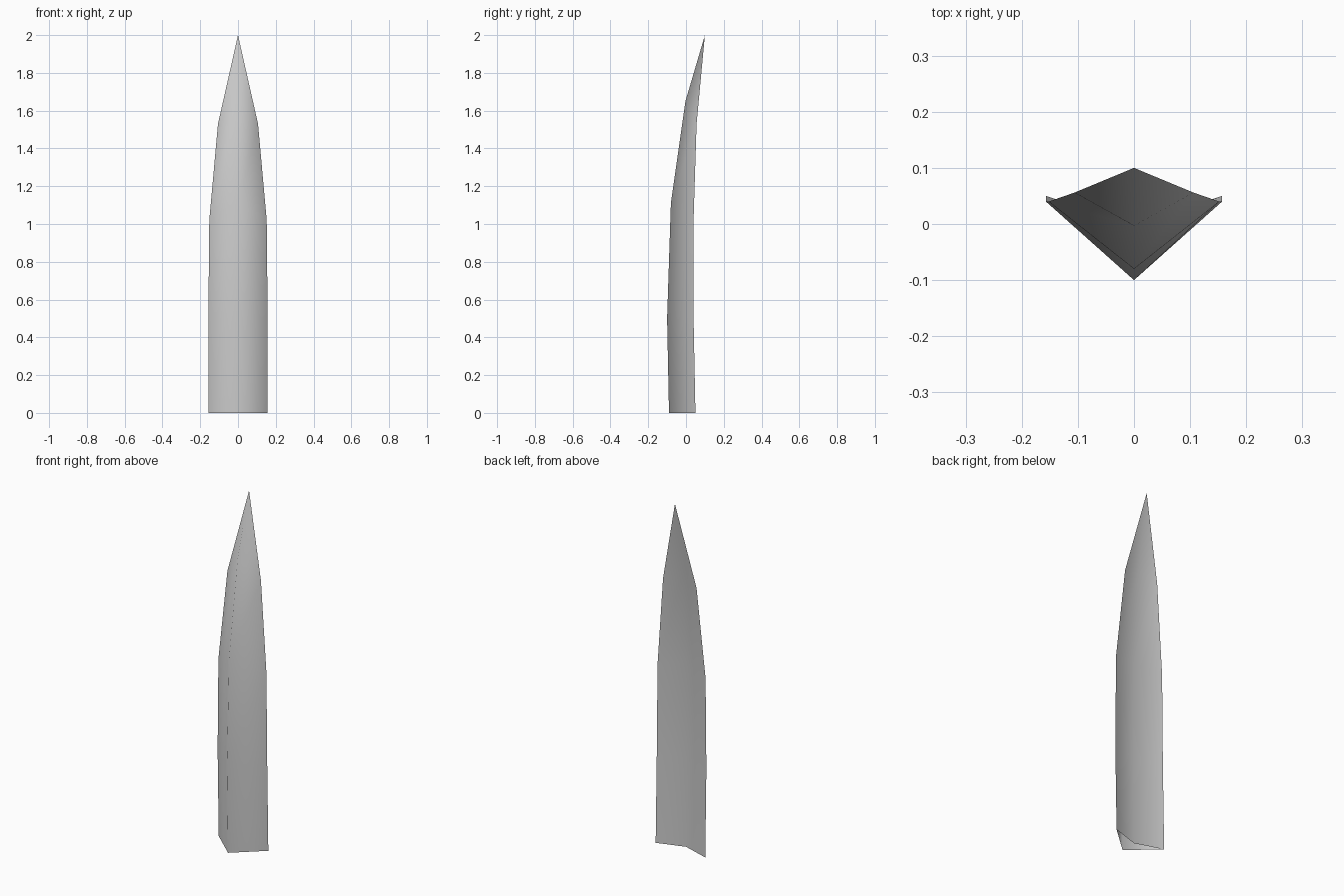
import bpy, bmesh

if "Cube" in bpy.data.objects:
    bpy.data.objects.remove(bpy.data.objects["Cube"])

# Cross-section rows: half width, edge y, edge z, front ridge y, z, back ridge y, z
rows = [
    (0.157, 0.050, 0.00, -0.090, 0.00, 0.000, 0.00),
    (0.157, 0.040, 0.50, -0.100, 0.50, -0.008, 0.50),
    (0.152, 0.040, 1.02, -0.080, 1.11, 0.000, 1.05),
    (0.106, 0.056, 1.53, -0.003, 1.65, 0.035, 1.57),
]

# Curved blade: sharp front ridge, shallow hollow back, open base
bm = bmesh.new()
rings = []
for w, ey, ez, fy, fz, by, bz in rows:
    points = [(-w, ey, ez), (0, fy, fz), (w, ey, ez), (0, by, bz)]
    rings.append([bm.verts.new(p) for p in points])
for low, high in zip(rings, rings[1:]):
    for i in range(4):
        j = (i + 1) % 4
        bm.faces.new((low[i], low[j], high[j], high[i]))

# Pointed tip
tip = bm.verts.new((0, 0.10, 2.0))
for i in range(4):
    bm.faces.new((rings[-1][i], rings[-1][(i + 1) % 4], tip))

mesh = bpy.data.meshes.new("blade")
bm.to_mesh(mesh)
bm.free()
blade = bpy.data.objects.new("blade", mesh)
bpy.context.collection.objects.link(blade)

# Smooth along the blade and over the ridges, crisp at the side edges
bpy.context.view_layer.objects.active = blade
blade.select_set(True)
bpy.ops.object.shade_smooth_by_angle(angle=1.75)
